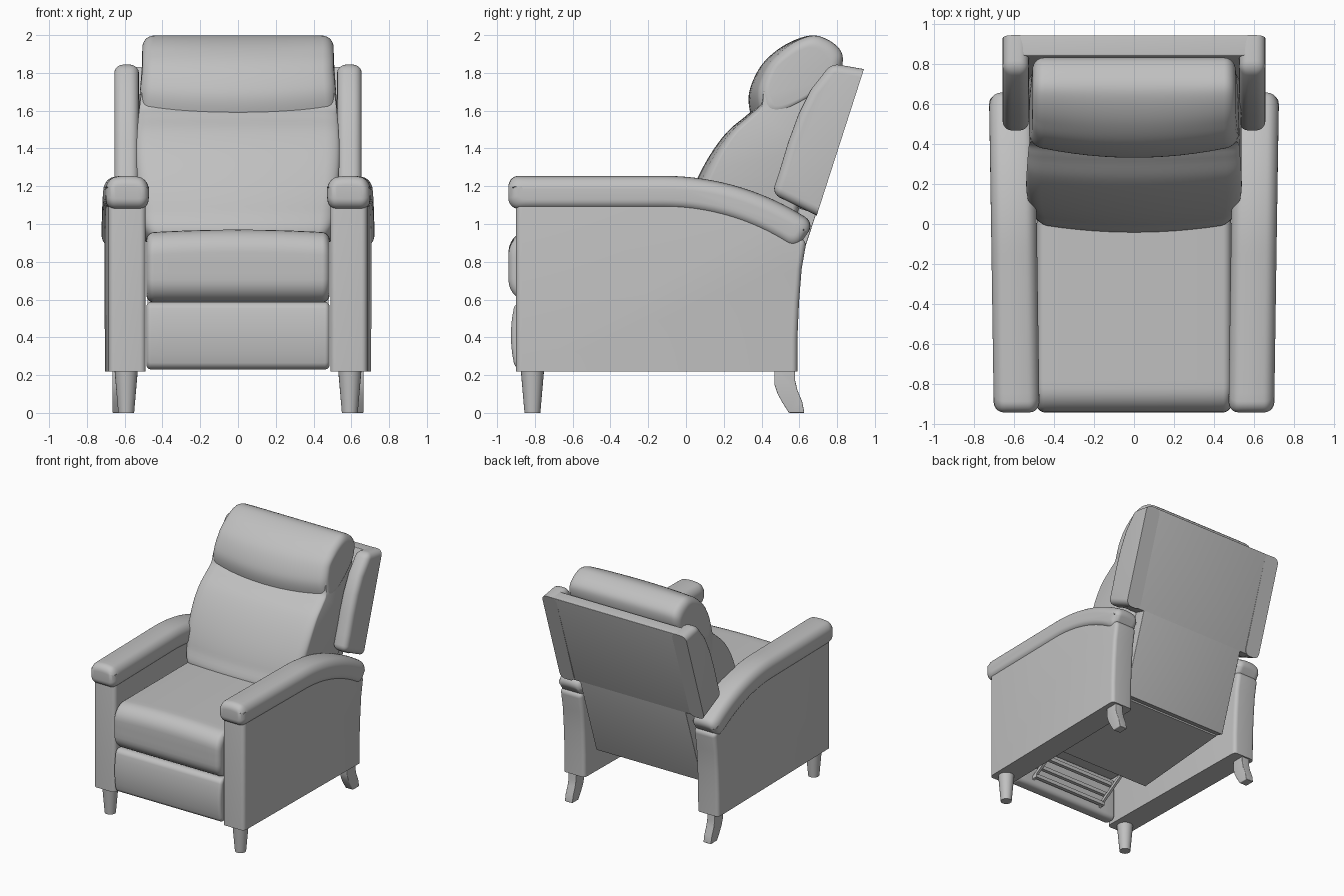
import bpy, bmesh, math

if "Cube" in bpy.data.objects:
    bpy.data.objects.remove(bpy.data.objects["Cube"])

grey = bpy.data.materials.new("grey upholstery")
grey.diffuse_color = (0.53, 0.53, 0.53, 1)
grey.use_nodes = True
grey.node_tree.nodes["Principled BSDF"].inputs["Base Color"].default_value = grey.diffuse_color


def finish(name, bm, angle=40):
    bmesh.ops.recalc_face_normals(bm, faces=bm.faces)
    me = bpy.data.meshes.new(name)
    bm.to_mesh(me)
    bm.free()
    me.shade_smooth()
    me.set_sharp_from_angle(angle=math.radians(angle))
    me.materials.append(grey)
    ob = bpy.data.objects.new(name, me)
    bpy.context.collection.objects.link(ob)
    return ob


def loft(bm, rings):
    rows = [[bm.verts.new(p) for p in ring] for ring in rings]
    n = len(rows[0])
    for a, b in zip(rows, rows[1:]):
        for i in range(n):
            j = (i + 1) % n
            bm.faces.new((a[i], a[j], b[j], b[i]))
    bm.faces.new(rows[0])
    bm.faces.new(rows[-1][::-1])


def prism(name, pts, x0, x1, bevel=0.0, warp=None, keep=lambda co: False):
    """Side outline (y, z) extruded from x0 to x1; edges rounded unless kept sharp."""
    bm = bmesh.new()
    loft(bm, [[(x, y, z) for y, z in pts] for x in (x0, x1)])
    bmesh.ops.recalc_face_normals(bm, faces=bm.faces)
    if bevel:
        edges = [e for e in bm.edges if e.calc_face_angle(0) > 0.6
                 and not all(keep(v.co) for v in e.verts)]
        bmesh.ops.bevel(bm, geom=edges, offset=bevel, segments=5,
                        profile=0.5, affect='EDGES', clamp_overlap=True)
    if warp:
        for v in bm.verts:
            v.co = warp(*v.co)
    return finish(name, bm)


def smooth(pts, n=6):
    """Closed Catmull-Rom curve through the points."""
    out, m = [], len(pts)
    for i in range(m):
        p = [pts[(i + k - 1) % m] for k in range(4)]
        for s in range(n):
            t = s / n
            out.append(tuple(0.5 * (2 * b + (c - a) * t + (2 * a - 5 * b + 4 * c - d) * t * t
                                    + (3 * b - a - 3 * c + d) * t ** 3)
                             for a, b, c, d in zip(*p)))
    return out


def rounded_rect(y0, y1, z0, z1, r):
    pts = []
    for k, (y, z) in enumerate(((y1 - r, z1 - r), (y0 + r, z1 - r), (y0 + r, z0 + r), (y1 - r, z0 + r))):
        for s in range(8):
            a = math.pi / 2 * (k + s / 7)
            pts.append((y + r * math.cos(a), z + r * math.sin(a)))
    out = []
    for a, b in zip(pts, pts[1:] + pts[:1]):
        n = max(1, int(math.dist(a, b) / 0.04))
        out += [(a[0] + (b[0] - a[0]) * s / n, a[1] + (b[1] - a[1]) * s / n) for s in range(n)]
    return out


def cushion(name, pts, half, r, warp=lambda x, y, z: (x, y, z)):
    """Side outline extruded across x with softly rounded ends."""
    ys, zs = [p[0] for p in pts], [p[1] for p in pts]
    cy, cz = (min(ys) + max(ys)) / 2, (min(zs) + max(zs)) / 2
    hy, hz = (max(ys) - min(ys)) / 2, (max(zs) - min(zs)) / 2
    ends = [(half - r + r * math.sin(a), r * (1 - math.cos(a)))
            for a in (math.pi / 2 * k / 7 for k in range(8))]
    mid = [((half - r) * k / 6, 0) for k in range(-5, 6)]
    stations = [(-x, i) for x, i in ends[::-1]] + mid + ends
    bm = bmesh.new()
    loft(bm, [[warp(x, cy + (y - cy) * (1 - i / hy), cz + (z - cz) * (1 - i / hz))
               for y, z in pts] for x, i in stations])
    return finish(name, bm, 50)


def back_y(z):
    """Rear plane of the reclined back."""
    return 0.942 - (1.82 - z) * 0.33


def flare(y):
    return 0.022 * (y + 0.9) / 1.5


# Seat, with a slightly crowned top
cushion("seat_cushion", rounded_rect(-0.94, 0.42, 0.585, 0.955, 0.12), 0.485, 0.04,
        lambda x, y, z: (x, y, z + (0.015 * (1 - (x / 0.48) ** 2) if z > 0.8 else 0)))
prism("seat_base", [(-0.42, 0.35), (0.42, 0.42), (0.47, 0.62), (-0.42, 0.62)], -0.465, 0.465)

# Footrest panel with a bulging front
cushion("footrest", rounded_rect(-0.903, -0.8, 0.23, 0.588, 0.035), 0.485, 0.025,
        lambda x, y, z: (x, y - (0.024 * (1 - ((z - 0.41) / 0.18) ** 2) if y < -0.85 else 0), z))

# Footrest mechanism under the seat
for k, (y, z) in enumerate(((-0.77, 0.30), (-0.74, 0.37), (-0.68, 0.43))):
    prism(f"mechanism_bar_{k}", [(y - .015, z - .015), (y + .015, z - .015),
                                 (y + .015, z + .015), (y - .015, z + .015)], -0.34, 0.34)
for s in (1, -1):
    prism("mechanism_link", [(-0.8, 0.28), (-0.8, 0.31), (-0.42, 0.55), (-0.42, 0.52)],
          s * 0.32, s * 0.34)

# Back cushion, narrower at the bottom and running up behind the head pillow
back = smooth([(-0.03, 0.93), (-0.005, 1.07), (0.05, 1.22), (0.13, 1.37), (0.22, 1.49), (0.32, 1.575),
               (0.385, 1.64), (0.41, 1.77), (0.51, 1.895), (0.64, 1.955), (0.77, 1.92), (0.81, 1.8),
               (0.74, 1.5), (0.63, 1.2), (0.53, 0.9), (0.2, 0.88)])
cushion("back_cushion", back, 0.505, 0.07,
        lambda x, y, z: (x * (0.98 + 0.085 * math.sin(max(0, min(1, (z - 0.95) / 0.85)) * math.pi)),
                         y + 0.16 * x * x * max(0, 1 - y / 0.6), z))

# Head pillow, drooping in the middle of its lower edge
head = smooth([(0.375, 1.53), (0.34, 1.59), (0.335, 1.70), (0.395, 1.835), (0.495, 1.93), (0.61, 1.987),
               (0.7, 1.995), (0.79, 1.95), (0.83, 1.88), (0.8, 1.76), (0.68, 1.65), (0.5, 1.55)])
cushion("head_pillow", head, 0.525, 0.06,
        lambda x, y, z: (x * (1 - 0.035 * max(0, min(1, (z - 1.6) / 0.2))),
                         y + 0.22 * x * x * max(0, 1 - (y - 0.33) / 0.4),
                         z + 0.14 * x * x * max(0, min(1, (1.9 - z) / 0.3))
                         - 0.25 * max(0, abs(x) - 0.4) ** 2 * max(0, min(1, (z - 1.8) / 0.1))))

# Back shell: wide above the arms, narrow between them
for name, half, z0, z1 in (("back_panel_upper", 0.59, 1.055, 1.82), ("back_panel_lower", 0.48, 0.415, 1.08)):
    prism(name, [(back_y(z0), z0), (back_y(z1), z1), (back_y(z1) - 0.1, z1 + 0.012),
                 (back_y(z0) - 0.1, z0 + 0.03)], -half, half, 0.004)

for s in (1, -1):
    side = "right" if s > 0 else "left"

    # Wings beside the back cushion, rounded in front and flat behind
    wing = [(0.692, 1.045), (0.942, 1.82), (0.77, 1.85), (0.66, 1.71), (0.595, 1.58),
            (0.54, 1.43), (0.495, 1.28), (0.455, 1.16)]
    prism(f"{side}_wing", wing, s * 0.525, s * 0.655, 0.045,
          keep=lambda co: co.y > back_y(co.z) - 0.01)

    # Arm body, flaring out towards the back
    arm = [(-0.9, 0.22), (-0.9, 1.16), (-0.1, 1.16), (0.15, 1.12), (0.4, 1.03), (0.638, 0.91),
           (0.612, 0.76), (0.598, 0.58), (0.59, 0.4), (0.589, 0.22)]
    prism(f"{side}_arm", arm, s * 0.488, s * 0.684, 0.03,
          lambda x, y, z: (x + s * flare(y), y, z),
          keep=lambda co: co.z < 0.23)

    # Padded arm top, bent down along an arc at the rear, crowned across
    def bend(x, y, z):
        t0, rad = -0.12, 1.32
        a = max(0, y - t0) / rad
        if z > 0.03:
            z -= 1.6 * x * x
        ny = y if a == 0 else t0 + rad * math.sin(a) + z * math.sin(a)
        nz = 1.17 - rad * (1 - math.cos(a)) + z * math.cos(a)
        return (x + s * (0.586 + flare(y)), ny, nz)
    cushion(f"{side}_arm_pad", rounded_rect(-0.94, 0.68, -0.09, 0.085, 0.055), 0.114, 0.05, bend)

    # Tapered round front leg
    bm = bmesh.new()
    loft(bm, [[(s * 0.592 + r * math.cos(k * math.pi / 12), -0.813 + r * math.sin(k * math.pi / 12), z)
               for k in range(24)] for z, r in ((0, 0.042), (0.23, 0.062))])
    finish(f"{side}_front_leg", bm)

    # Curved back leg
    leg = [(0.468, 0.24), (0.468, 0.15), (0.485, 0.1), (0.51, 0.055), (0.545, 0), (0.627, 0), (0.615, 0.06),
           (0.59, 0.12), (0.578, 0.17), (0.577, 0.24)]
    prism(f"{side}_back_leg", leg, s * 0.595, s * 0.665, 0.006)
